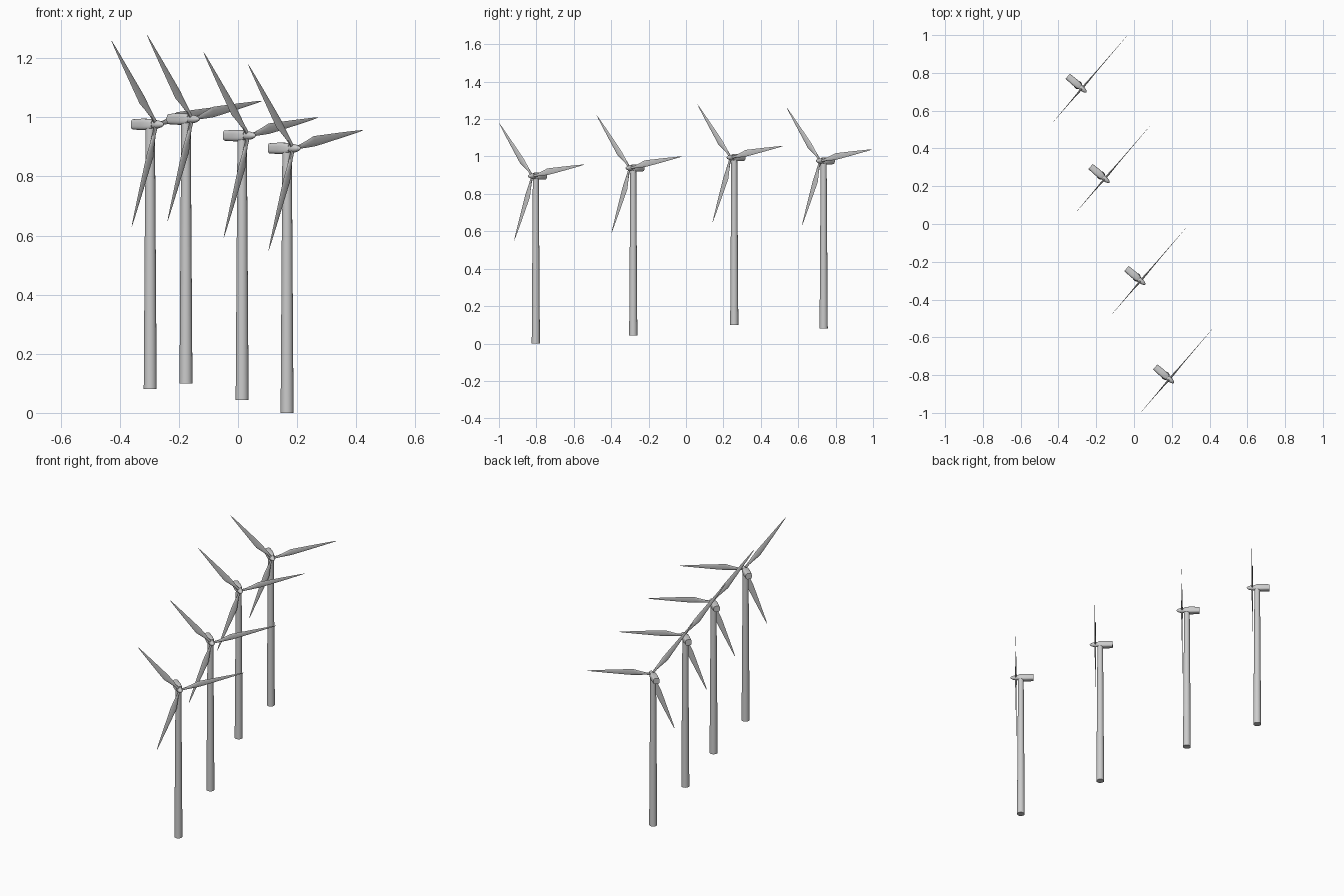
import bpy, bmesh
from math import sin, cos, pi, radians, copysign
from mathutils import Vector, Matrix

if "Cube" in bpy.data.objects:
    bpy.data.objects.remove(bpy.data.objects["Cube"])

HUB_Z = 0.895      # rotor axis height above each tower base
HUB_X = 0.028      # rotor plane offset in front of the tower axis
YAW = radians(-40.6)


def loft(bm, rings):
    """Skin a list of equal-length point rings and cap both ends."""
    vs = [[bm.verts.new(p) for p in r] for r in rings]
    n = len(vs[0])
    for a, b in zip(vs, vs[1:]):
        for i in range(n):
            j = (i + 1) % n
            bm.faces.new((a[i], a[j], b[j], b[i]))
    bm.faces.new(vs[0][::-1])
    bm.faces.new(vs[-1])


def finish(bm, name):
    bmesh.ops.recalc_face_normals(bm, faces=bm.faces)
    me = bpy.data.meshes.new(name)
    bm.to_mesh(me)
    bm.free()
    return me


def section(x, ry, rz, power=1.0, n=24):
    """Superellipse ring across the rotor axis."""
    pts = []
    for i in range(n):
        a = 2 * pi * (i + 0.5) / n
        c, s = cos(a), sin(a)
        pts.append(Vector((x, ry * copysign(abs(c) ** power, c),
                           HUB_Z + rz * copysign(abs(s) ** power, s))))
    return pts


# tapered tower
bm = bmesh.new()
loft(bm, [[Vector((r * cos(2 * pi * i / 24), r * sin(2 * pi * i / 24), z)) for i in range(24)]
          for r, z in ((0.022, 0), (0.016, HUB_Z - 0.008))])
tower = finish(bm, "tower")

# nacelle housing: rounded box narrowing toward the rotor
bm = bmesh.new()
loft(bm, [section(x, r, r, 0.6) for x, r in
          ((-0.071, 0.0175), (-0.03, 0.0195), (0.004, 0.0185), (0.016, 0.014))])
nacelle = finish(bm, "nacelle")

# bullet-shaped spinner
bm = bmesh.new()
loft(bm, [section(x, r, r) for x, r in
          ((0.008, 0.012), (0.02, 0.0145), (0.034, 0.0138), (0.046, 0.0108), (0.055, 0.0065), (0.06, 0.001))])
spinner = finish(bm, "spinner")

# one blade: radius, trailing offset, leading offset, half thickness
STATIONS = ((0.0, -0.007, 0.007, 0.005), (0.035, -0.007, 0.007, 0.005),
            (0.075, -0.010, 0.015, 0.0035), (0.11, -0.012, 0.023, 0.0025),
            (0.15, -0.011, 0.020, 0.002), (0.25, -0.007, 0.012, 0.0012),
            (0.34, -0.003, 0.004, 0.0006), (0.368, -0.0006, 0.0006, 0.0003))


def blade_mesh(angle):
    radial = Vector((0, cos(angle), sin(angle)))
    side = Vector((0, -sin(angle), cos(angle)))
    hub = Vector((HUB_X, 0, HUB_Z))
    rings = []
    for r, lo, hi, t in STATIONS:
        mid, half = (lo + hi) / 2, (hi - lo) / 2
        rings.append([hub + radial * r + side * (mid + half * cos(2 * pi * i / 10))
                      + Vector((t * sin(2 * pi * i / 10), 0, 0)) for i in range(10)])
    bm = bmesh.new()
    loft(bm, rings)
    return finish(bm, "blade")


blades = [blade_mesh(radians(a)) for a in (9.6, 129.6, 249.6)]

# four turbines on rising ground
BASES = ((0.166, -0.803, 0.0), (0.014, -0.282, 0.043), (-0.176, 0.258, 0.099), (-0.297, 0.736, 0.081))
parts = [("tower", tower), ("nacelle", nacelle), ("spinner", spinner)]
parts += [(f"blade_{i + 1}", b) for i, b in enumerate(blades)]
for k, base in enumerate(BASES, 1):
    for name, me in parts:
        ob = bpy.data.objects.new(f"turbine_{k}_{name}", me)
        ob.matrix_world = Matrix.Translation(base) @ Matrix.Rotation(YAW, 4, 'Z')
        bpy.context.collection.objects.link(ob)

# smooth shading with sharp caps
for me in [m for _, m in parts]:
    me.shade_smooth()
    me.set_sharp_from_angle(angle=radians(35))
